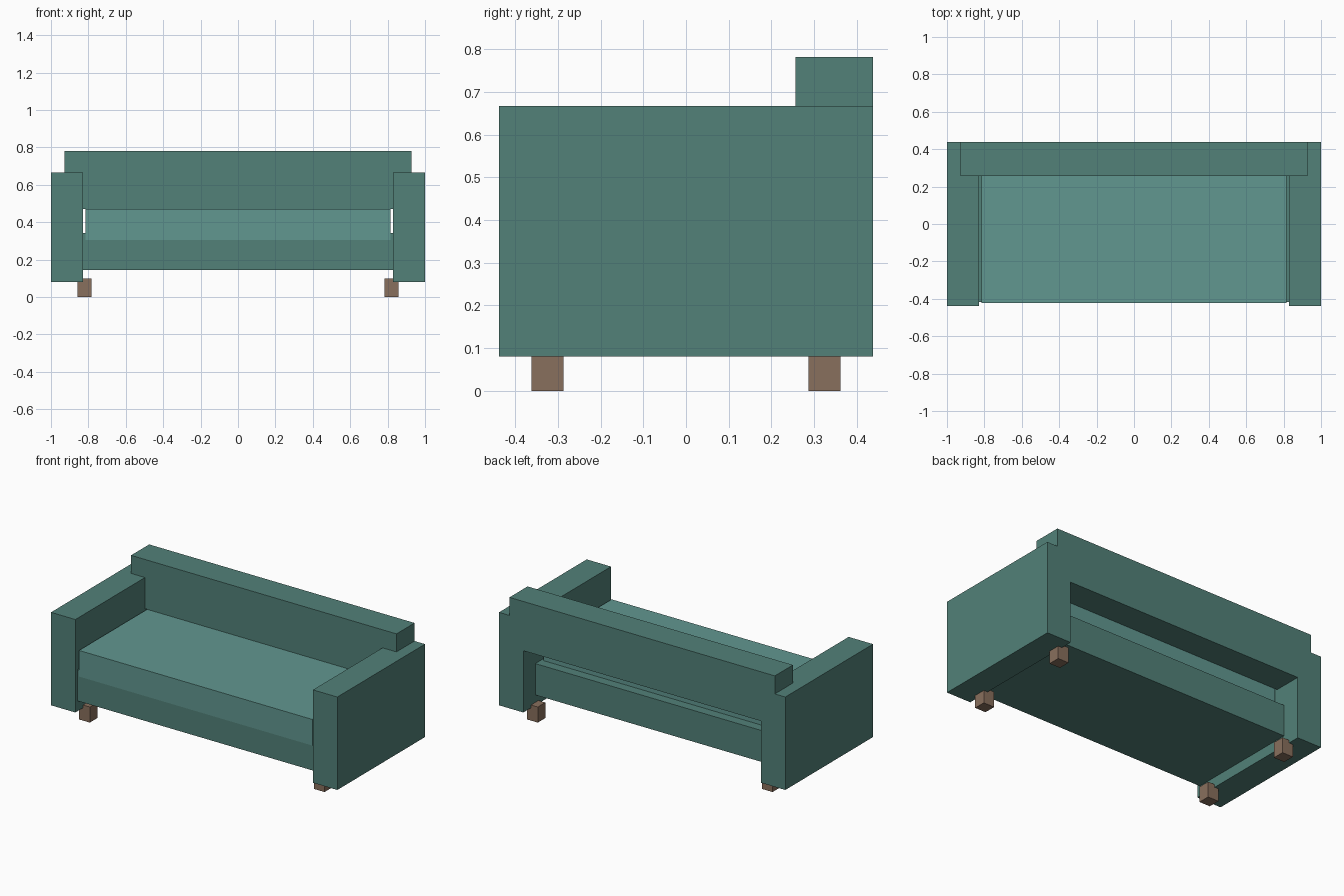
import bpy
import bmesh
from mathutils import Vector

if "Cube" in bpy.data.objects:
    bpy.data.objects.remove(bpy.data.objects["Cube"])


def material(name, rgb):
    m = bpy.data.materials.new(name)
    m.diffuse_color = (*rgb, 1.0)
    m.use_nodes = True
    m.node_tree.nodes["Principled BSDF"].inputs["Base Color"].default_value = m.diffuse_color
    return m


def box(name, lo, hi, mat):
    """Flat-faced box between two corners."""
    lo, hi = Vector(lo), Vector(hi)
    centre, size = (lo + hi) / 2, hi - lo
    bm = bmesh.new()
    bmesh.ops.create_cube(bm, size=1.0)
    bmesh.ops.scale(bm, vec=size, verts=bm.verts)
    mesh = bpy.data.meshes.new(name)
    bm.to_mesh(mesh)
    bm.free()
    mesh.materials.append(mat)
    obj = bpy.data.objects.new(name, mesh)
    obj.location = centre
    bpy.context.collection.objects.link(obj)
    return obj


fabric = material("fabric", (0.085, 0.22, 0.19))
cushion_fabric = material("cushion_fabric", (0.12, 0.31, 0.28))
wood = material("wood", (0.25, 0.16, 0.11))

# Seat base, open at the rear below the backrest
box("seat_base", (-0.83, -0.416, 0.145), (0.83, 0.318, 0.343), fabric)

# Seat cushion, slightly narrower than the base and sunk into it
box("seat_cushion", (-0.815, -0.422, 0.305), (0.815, 0.258, 0.47), cushion_fabric)

# Backrest, running into the arms
box("backrest", (-0.927, 0.257, 0.47), (0.927, 0.4375, 0.781), fabric)

# Arms and block legs, mirrored left and right
for side, s in (("left", -1), ("right", 1)):
    x0, x1 = sorted((s * 0.83, s * 1.0))
    box(f"{side}_arm", (x0, -0.4375, 0.08), (x1, 0.4375, 0.667), fabric)
    for end, y in (("front", -0.324), ("back", 0.324)):
        x = s * 0.82
        box(f"{end}_{side}_leg", (x - 0.0375, y - 0.0375, 0),
            (x + 0.0375, y + 0.0375, 0.098), wood)
